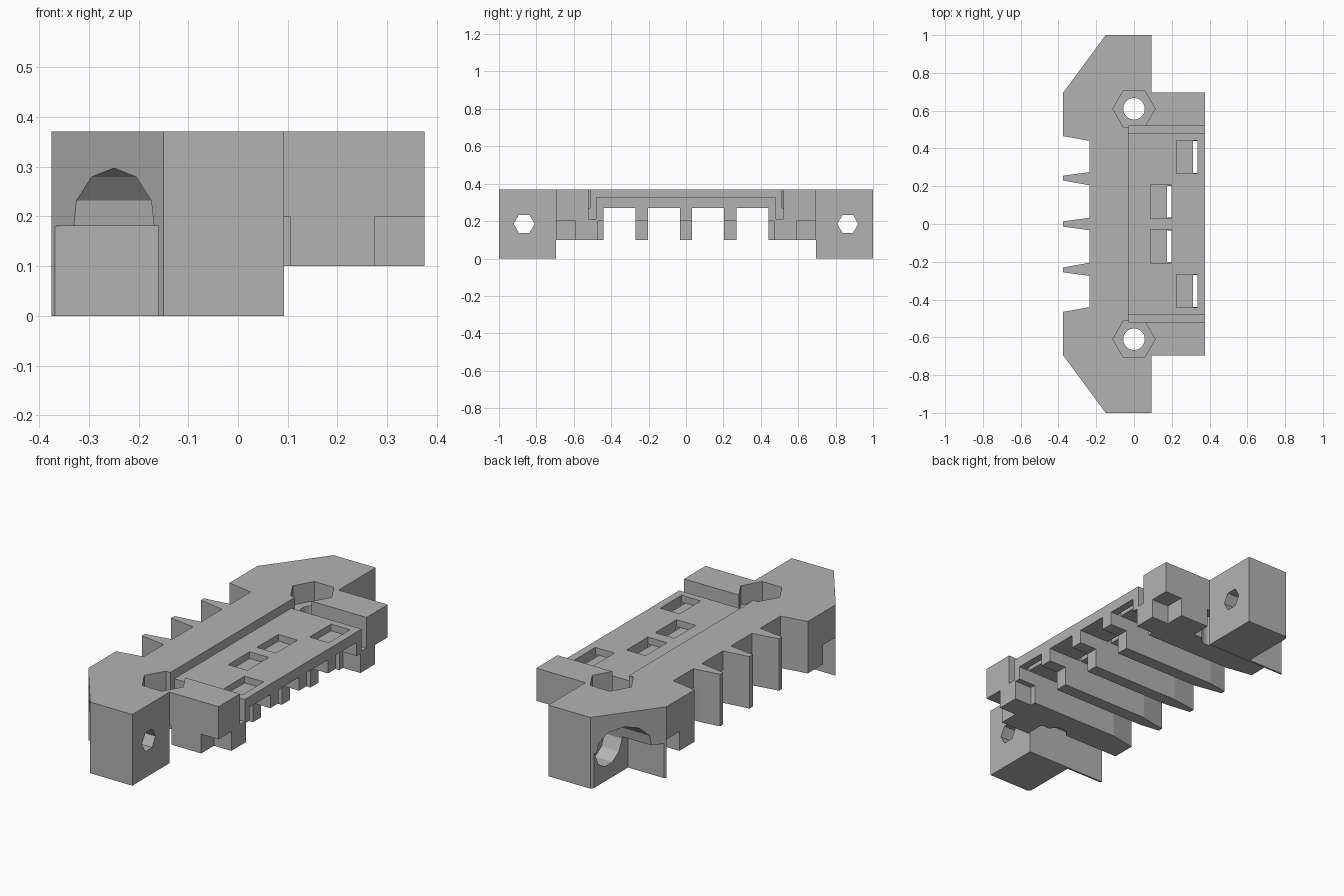
import bpy
import bmesh
from math import pi
from mathutils import Matrix

cube = bpy.data.objects.get("Cube")
if cube:
    bpy.data.objects.remove(cube)

grey = bpy.data.materials.new("plain grey")
grey.use_nodes = True
colour = (0.45, 0.45, 0.45, 1)
grey.diffuse_color = colour
grey.node_tree.nodes["Principled BSDF"].inputs["Base Color"].default_value = colour


def add_object(name, bm):
    bmesh.ops.recalc_face_normals(bm, faces=bm.faces)
    mesh = bpy.data.meshes.new(name)
    bm.to_mesh(mesh)
    bm.free()
    mesh.materials.append(grey)
    obj = bpy.data.objects.new(name, mesh)
    bpy.context.collection.objects.link(obj)
    return obj


def prism(name, outline, z0, z1):
    bm = bmesh.new()
    face = bm.faces.new([bm.verts.new((x, y, z0)) for x, y in outline])
    top = bmesh.ops.extrude_face_region(bm, geom=[face])["geom"]
    verts = [v for v in top if isinstance(v, bmesh.types.BMVert)]
    bmesh.ops.translate(bm, vec=(0, 0, z1 - z0), verts=verts)
    return add_object(name, bm)


def cut(cutter):
    cutter.hide_render = True
    mod = bracket.modifiers.new("cut", "BOOLEAN")
    mod.operation = "DIFFERENCE"
    mod.solver = "EXACT"
    mod.object = cutter
    bpy.context.view_layer.objects.active = bracket
    bpy.ops.object.modifier_apply(modifier=mod.name)
    bpy.data.objects.remove(cutter)


def cut_box(x0, x1, y0, y1, z0, z1):
    y0, y1 = sorted((y0, y1))
    cut(prism("box_cutter", [(x0, y0), (x1, y0), (x1, y1), (x0, y1)], z0, z1))


def cut_round(centre, radius, depth, sides, axis="Z", turn=0):
    bm = bmesh.new()
    matrix = Matrix.Translation(centre)
    if axis == "X":
        matrix = matrix @ Matrix.Rotation(pi / 2, 4, "Y")
    matrix = matrix @ Matrix.Rotation(turn, 4, "Z")
    bmesh.ops.create_cone(bm, cap_ends=True, segments=sides, radius1=radius,
                          radius2=radius, depth=depth, matrix=matrix)
    cut(add_object("round_cutter", bm))


# Plan outline: one half with tapered end and pointed teeth, then mirrored
half = [(0.375, 0.695), (0.092, 0.695), (0.092, 1), (-0.15, 1),
        (-0.375, 0.695), (-0.375, 0.465), (-0.235, 0.44),
        (-0.235, 0.275), (-0.375, 0.255), (-0.375, 0.23), (-0.235, 0.205),
        (-0.235, 0.033), (-0.375, 0.014)]
outline = half + [(x, -y) for x, y in reversed(half)]
bracket = prism("bracket_body", outline, 0, 0.37)

# Raised underside between the end blocks
cut_box(-0.5, 0.5, -0.695, 0.695, -0.1, 0.1)
# Sunken tray on top
cut_box(-0.03, 0.5, -0.52, 0.52, 0.325, 0.5)
# Step under the front ends of the ribs
cut_box(0.275, 0.5, -0.47, 0.47, 0, 0.2)

for s in (1, -1):
    # Tray side channels
    cut_box(-0.03, 0.5, s * 0.48, s * 0.52, 0.21, 0.5)
    # Notches beside the foot next to each end block
    cut_box(-0.5, 0.105, s * 0.59, s * 0.695, 0.05, 0.2)
    cut_box(0.275, 0.5, s * 0.59, s * 0.8, 0.05, 0.2)
    # Gaps between ribs, with a window and a slit over each
    for y, x in ((0.355, 0.225), (0.118, 0.088)):
        cut_box(-0.5, 0.5, s * (y - 0.085), s * (y + 0.085), 0.05, 0.27)
        cut_box(x, x + 0.11, s * (y - 0.088), s * (y + 0.088), 0.29, 0.4)
        cut_box(x + 0.088, x + 0.11, s * (y - 0.084), s * (y + 0.084), 0.2, 0.4)
    # Vertical bolt hole with hexagonal nut pocket
    cut_round((0, s * 0.61, 0.2), 0.057, 1, 32)
    cut_round((0, s * 0.61, 0.37), 0.112, 0.2, 6, turn=pi / 6 * 3)
    # Sideways screw hole, round head bore and open slot below it
    cut_round((0, s * 0.865, 0.185), 0.056, 1, 6, "X", pi / 2 * 2)
    cut_round((-0.28, s * 0.865, 0.185), 0.112, 0.44, 11, "X", pi / 2)
    cut_box(-0.5, -0.16, s * 0.705, s * 1.1, -0.1, 0.18)
